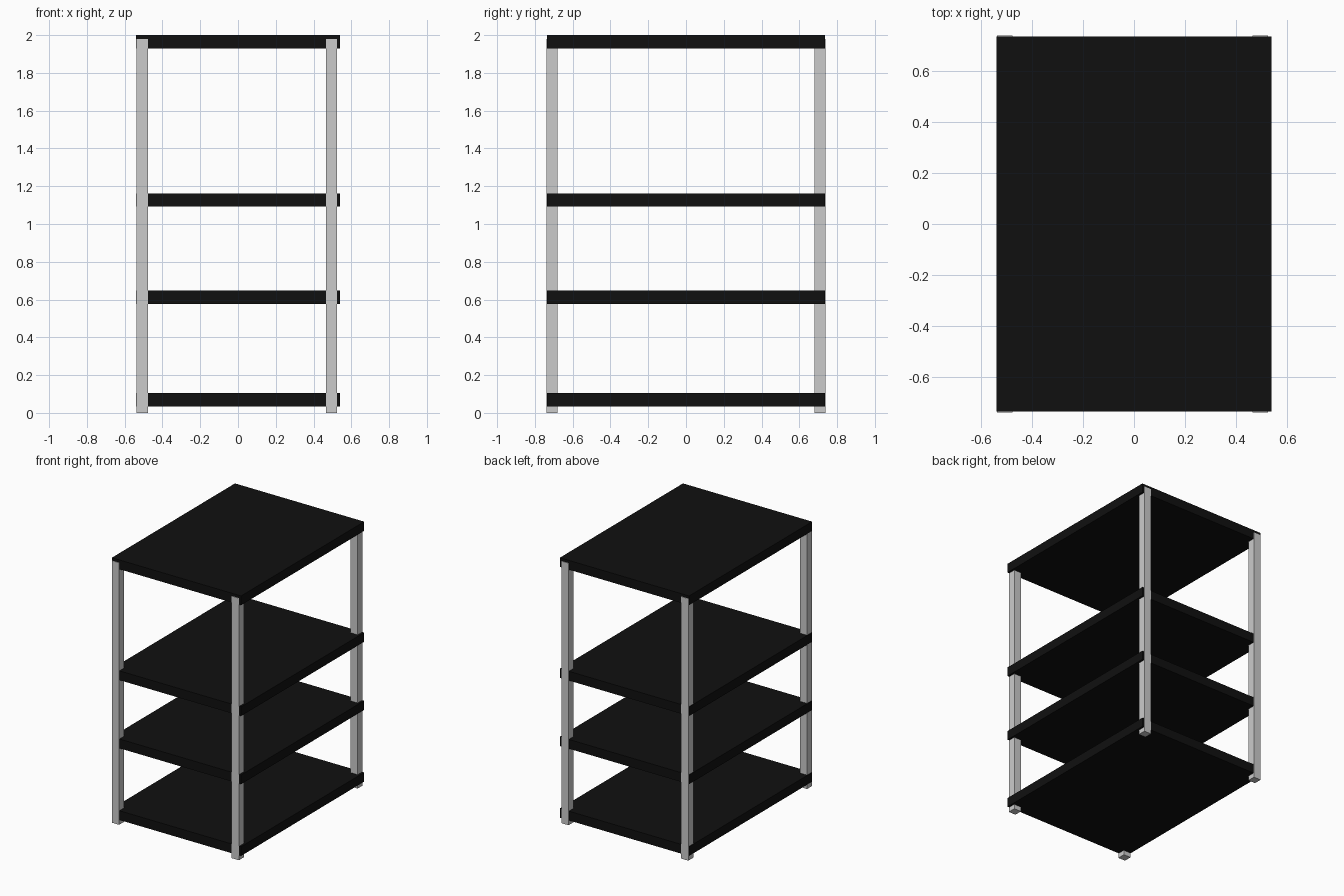
import bpy

if "Cube" in bpy.data.objects:
    bpy.data.objects.remove(bpy.data.objects["Cube"])

# Shelf colour
black = bpy.data.materials.new("black_shelf")
black.diffuse_color = (0.005, 0.005, 0.005, 1)
black.use_nodes = True
black.node_tree.nodes["Principled BSDF"].inputs["Base Color"].default_value = black.diffuse_color


def box(name, x, y, z, material=None):
    """Box from (min, max) ranges on each axis."""
    spans = (x, y, z)
    bpy.ops.mesh.primitive_cube_add(size=1, location=[(a + b) / 2 for a, b in spans])
    ob = bpy.context.object
    ob.name = name
    ob.scale = [b - a for a, b in spans]
    bpy.ops.object.transform_apply(location=False, rotation=False, scale=True)
    if material:
        ob.data.materials.append(material)
    return ob


# Four shelves, bottom to top
for i, top in enumerate((0.105, 0.647, 1.162, 2.0), 1):
    box(f"shelf_{i}", (-0.54, 0.54), (-0.735, 0.735), (top - 0.07, top), black)

# Corner posts, slightly proud of the shelves at front and back
for side, x in (("left", (-0.537, -0.477)), ("right", (0.465, 0.525))):
    for end, y in (("front", (-0.739, -0.679)), ("back", (0.679, 0.739))):
        box(f"{end}_{side}_post", x, y, (0, 1.98))
